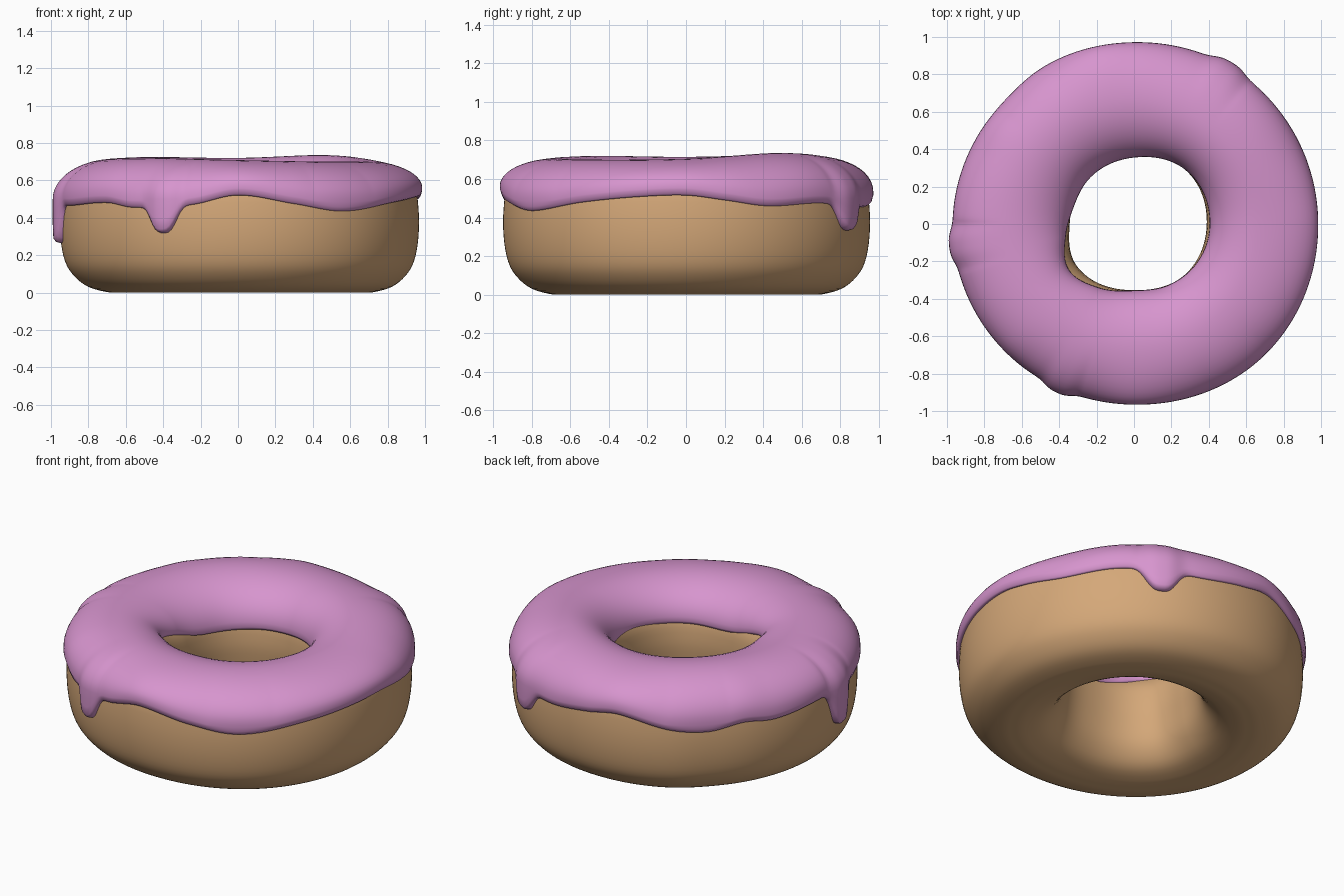
import bpy, bmesh, math

if "Cube" in bpy.data.objects:
    bpy.data.objects.remove(bpy.data.objects["Cube"])

SEG = 360


def smooth(keys):
    """Periodic smooth function of angle (degrees) through a few (angle, value) keys."""
    n = len(keys)
    ext = [(keys[(i % n)][0] + 360 * (i // n), keys[i % n][1]) for i in range(-2, n + 3)]

    def slope(i):
        return (ext[i + 1][1] - ext[i - 1][1]) / (ext[i + 1][0] - ext[i - 1][0])

    def f(a):
        a %= 360
        for i in range(1, len(ext) - 2):
            (a0, v0), (a1, v1) = ext[i], ext[i + 1]
            if a0 <= a <= a1:
                h = a1 - a0
                t = (a - a0) / h
                return ((2 * t**3 - 3 * t**2 + 1) * v0 + (t**3 - 2 * t**2 + t) * h * slope(i)
                        + (3 * t**2 - 2 * t**3) * v1 + (t**3 - t**2) * h * slope(i + 1))
    return f


# Irregular outlines by angle, counted anticlockwise from +x
outer = smooth([(0, .985), (30, .985), (60, .985), (90, .972), (120, .97), (135, .957), (150, .96),
                (180, .97), (225, .97), (270, .966), (315, .99)])
dough_hole = smooth([(0, .39), (45, .40), (90, .37), (135, .355), (180, .345),
                     (215, .38), (270, .355), (315, .385)])
icing_hole = smooth([(0, .405), (45, .40), (90, .355), (135, .34), (165, .335), (190, .37),
                     (215, .425), (240, .39), (270, .355), (300, .375), (330, .395)])
hole_edge_z = smooth([(0, .51), (90, .49), (160, .48), (215, .57), (260, .50), (310, .50)])
top_z = smooth([(0, .705), (45, .735), (90, .72), (135, .725), (180, .715), (225, .72),
                (270, .708), (315, .70)])
edge_z = smooth([(0, .515), (12, .49), (26, .46), (45, .475), (72, .455), (90, .49), (102, .515),
                 (120, .45), (133, .435), (145, .47), (156, .455), (177, .48), (200, .465),
                 (223, .48), (234, .455), (255, .47), (270, .52), (288, .475), (305, .435),
                 (327, .48), (345, .507)])
DRIPS = [(59, .13, 6), (187, .21, 5.5), (245.5, .14, 5)]


def drip(a):
    """Depth and strength of the drips at an angle."""
    depth = strength = 0
    for centre, d, w in DRIPS:
        k = math.exp(-abs((a - centre) / w) ** 3)
        depth += d * k
        strength += k
    return depth, strength


def closed_spline(pts, steps):
    out = []
    n = len(pts)
    for i in range(n):
        p = [pts[(i + j) % n] for j in (-1, 0, 1, 2)]
        for s in range(steps):
            t = s / steps
            out.append(tuple(0.5 * (2 * b + (c - a) * t + (2 * a - 5 * b + 4 * c - d) * t * t
                                    + (3 * b - a - 3 * c + d) * t**3)
                             for a, b, c, d in zip(*p)))
    return out


def ring(name, section, colour):
    """Sweep a closed (radius, height) section, which varies by angle, around z."""
    bm = bmesh.new()
    loops = []
    for i in range(SEG):
        a = i * 360 / SEG
        c, s = math.cos(math.radians(a)), math.sin(math.radians(a))
        loops.append([bm.verts.new((r * c, r * s, max(z, 0))) for r, z in section(a)])
    m = len(loops[0])
    for i in range(SEG):
        p, q = loops[i], loops[(i + 1) % SEG]
        for j in range(m):
            k = (j + 1) % m
            bm.faces.new((p[j], q[j], q[k], p[k])).smooth = True
    bmesh.ops.recalc_face_normals(bm, faces=bm.faces)
    me = bpy.data.meshes.new(name)
    bm.to_mesh(me)
    bm.free()
    mat = bpy.data.materials.new(colour[0])
    mat.diffuse_color = colour[1]
    mat.use_nodes = True
    mat.node_tree.nodes["Principled BSDF"].inputs["Base Color"].default_value = mat.diffuse_color
    me.materials.append(mat)
    ob = bpy.data.objects.new(name, me)
    bpy.context.collection.objects.link(ob)
    return ob


# Dough section: first value runs from hole wall (0) to outer wall (1)
DOUGH = closed_spline([(0, .40), (.01, .28), (.06, .14), (.2, .04), (.42, 0), (.56, 0), (.75, .03),
                       (.88, .09), (.96, .17), (1, .3), (1, .45), (.96, .56), (.8, .64),
                       (.5, .665), (.2, .62), (.04, .52)], 4)


def dough_section(a):
    ri, ro = dough_hole(a), outer(a) - .02
    return [(ri + (ro - ri) * u, z) for u, z in DOUGH]


def icing_section(a):
    depth, k = drip(a)
    ze = edge_z(a) - depth
    wall = outer(a) - .02
    ro = outer(a) + .025 * k
    ri, zi, zt, rc = icing_hole(a), hole_edge_z(a), top_z(a), .66
    zq = max(ze + .045, .5)
    # rounded lower lip and skirt
    pts = [(wall - .03, ze + .012), (wall + .004, ze), (wall + (ro - wall) * .65, ze + .006),
           (ro - .003, ze + .022)]
    pts += [(ro, ze + .022 + (zq - ze - .022) * t) for t in (.33, .67)]
    # outer quarter, top and inner quarter
    for i in range(13):
        t = math.radians(90 * i / 12)
        pts.append((rc + (ro - rc) * math.cos(t), zq + (zt - zq) * math.sin(t)))
    for i in range(11, -1, -1):
        t = math.radians(90 * i / 12)
        pts.append((rc - (rc - ri) * math.cos(t), zi + (zt - zi) * math.sin(t)))
    # inner lip and hidden underside
    pts += [(ri + .006, zi - .014), (ri + .03, zi - .012), (ri + .12, .53), (rc + .1, .55)]
    return pts


ring("dough", dough_section, ("baked brown", (.66, .39, .19, 1)))
ring("icing", icing_section, ("pink icing", (.68, .30, .62, 1)))
